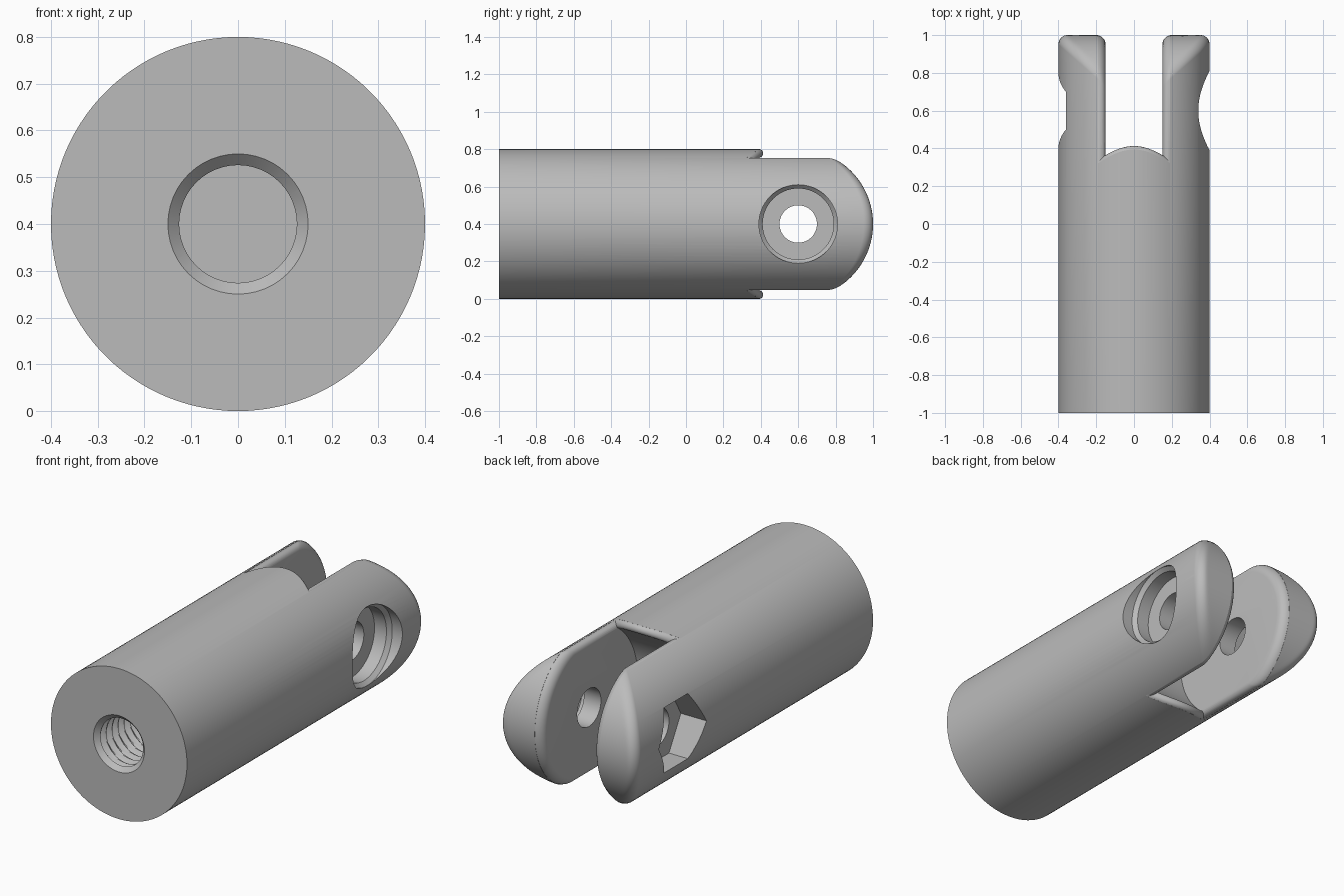
import bpy, bmesh
from math import sin, cos, pi, sqrt, atan2

cube = bpy.data.objects.get("Cube")
if cube:
    bpy.data.objects.remove(cube, do_unlink=True)

R = 0.4        # rod radius, also the height of its axis
PIN = 0.6      # y of the cross pin
FILLET = 0.05

steel = bpy.data.materials.new("steel_grey")
steel.use_nodes = True
grey = (0.5, 0.5, 0.5, 1)
steel.diffuse_color = grey
steel.node_tree.nodes["Principled BSDF"].inputs["Base Color"].default_value = grey


def loft(name, rings):
    """Closed solid through rings of equal length, given about the rod axis."""
    bm = bmesh.new()
    loops = [[bm.verts.new((x, y, z + R)) for x, y, z in ring] for ring in rings]
    n = len(loops[0])
    for a, b in zip(loops, loops[1:]):
        for i in range(n):
            j = (i + 1) % n
            bm.faces.new((a[i], a[j], b[j], b[i]))
    bm.faces.new(loops[0])
    bm.faces.new(loops[-1])
    bmesh.ops.recalc_face_normals(bm, faces=bm.faces[:])
    mesh = bpy.data.meshes.new(name)
    bm.to_mesh(mesh)
    bm.free()
    mesh.materials.append(steel)
    obj = bpy.data.objects.new(name, mesh)
    bpy.context.collection.objects.link(obj)
    return obj


def cut(target, cutter):
    """Subtract the cutter and discard it."""
    cutter.hide_render = True
    mod = target.modifiers.new("cut", "BOOLEAN")
    mod.operation = "DIFFERENCE"
    mod.solver = "EXACT"
    mod.object = cutter
    bpy.context.view_layer.objects.active = target
    bpy.ops.object.modifier_apply(modifier=mod.name)
    bpy.data.objects.remove(cutter, do_unlink=True)


def rod_slice(x, back, inset=0.0, steps=28):
    """Outline at one x: straight rod, then a rounded end about the pin."""
    h = sqrt(R * R - x * x)
    r = max(FILLET * abs(x) / R, 0.001)
    pts = [(x, back, -(h - inset))]
    for k in range(steps + 1):
        z = h * sin(pi * (k / steps - 0.5))
        over = max(0.0, min(r, sqrt(x * x + z * z) - R + r))
        reach = sqrt(R * R - z * z) - r + sqrt(r * r - over * over)
        pts.append((x, PIN + reach * (R - inset) / R, z * (h - inset) / h))
    pts.append((x, back, h - inset))
    return pts


def slot_slice(x):
    """Concave slot floor with a rounded lip, open towards the rear."""
    floor, lip = 0.41, 0.022
    h = sqrt(R * R - x * x)
    cz = sqrt((R - lip) ** 2 - x * x)
    cy = PIN - sqrt((floor + lip) ** 2 - cz * cz)
    beta = atan2(cz, cy - PIN)
    half = []
    for k in range(17):
        a = pi + (beta - pi) * k / 16
        half.append((PIN + floor * cos(a), floor * sin(a)))
    start, stop = beta - pi, 1.4
    for k in range(1, 11):
        a = start + (stop - start) * k / 10
        tall = h - cz if a > 0 else lip
        half.append((cy + lip * cos(a), cz + tall * sin(a)))
    half += [(half[-1][0], 0.6), (1.3, 0.6)]
    outline = half + [(y, -z) for y, z in reversed(half[1:])]
    return [(x, y, z) for y, z in outline]


def pin_ring(x, r, n=64):
    return [(x, PIN + r * cos(2 * pi * i / n), r * sin(2 * pi * i / n)) for i in range(n)]


def bore_ring(y, n=48):
    """Helical thread ring, opened out by the mouth chamfer."""
    ring = []
    for i in range(n):
        a = 2 * pi * i / n
        phase = (y / 0.05 + i / n) % 1
        r = 0.127 + 0.022 * min(1, max(0, 1.3 - 3 * abs(phase - 0.5)))
        if y < -0.975:
            r = min(0.15, 0.15 - (y + 1))
        ring.append((r * cos(a), y, r * sin(a)))
    return ring


# Rod with rounded rear end
SLICES = 56
body = loft("clevis_rod", [
    rod_slice(R * cos(0.02 + (pi - 0.04) * k / SLICES), -1.0) for k in range(SLICES + 1)])

# Slot, shaped around the two filleted cheeks
slot = loft("slot_cutter", [slot_slice(0.19 * k / 8) for k in range(-8, 9)])
for side in (-1, 1):
    rings = []
    for k in range(9):
        a = pi / 2 * k / 8
        rings.append(rod_slice(side * (0.15 + FILLET * (1 - cos(a))), -0.3,
                               FILLET * (1 - sin(a))))
    rings.append(rod_slice(side * 0.25, -0.3))
    cut(slot, loft("cheek_form", rings))
cut(body, slot)

# Pin hole with round counterbore on one side
cut(body, loft("pin_cutter", [pin_ring(x, r) for x, r in (
    (-0.5, 0.1), (0.25, 0.1), (0.25, 0.19), (0.32, 0.19), (0.34, 0.21), (0.5, 0.21))]))

# Hexagonal nut pocket on the other side
cut(body, loft("nut_cutter", [pin_ring(x, 0.2, 6) for x in (-0.5, -0.25)]))

# Threaded bore in the front face
rows = [-1.03, -1.0] + [-0.976 + 0.00625 * k for k in range(125)]
cut(body, loft("bore_cutter", [bore_ring(y) for y in rows]))

# Smooth shading with sharp edges kept
bpy.ops.object.select_all(action="DESELECT")
body.select_set(True)
bpy.context.view_layer.objects.active = body
bpy.ops.object.shade_smooth_by_angle(angle=0.5)
